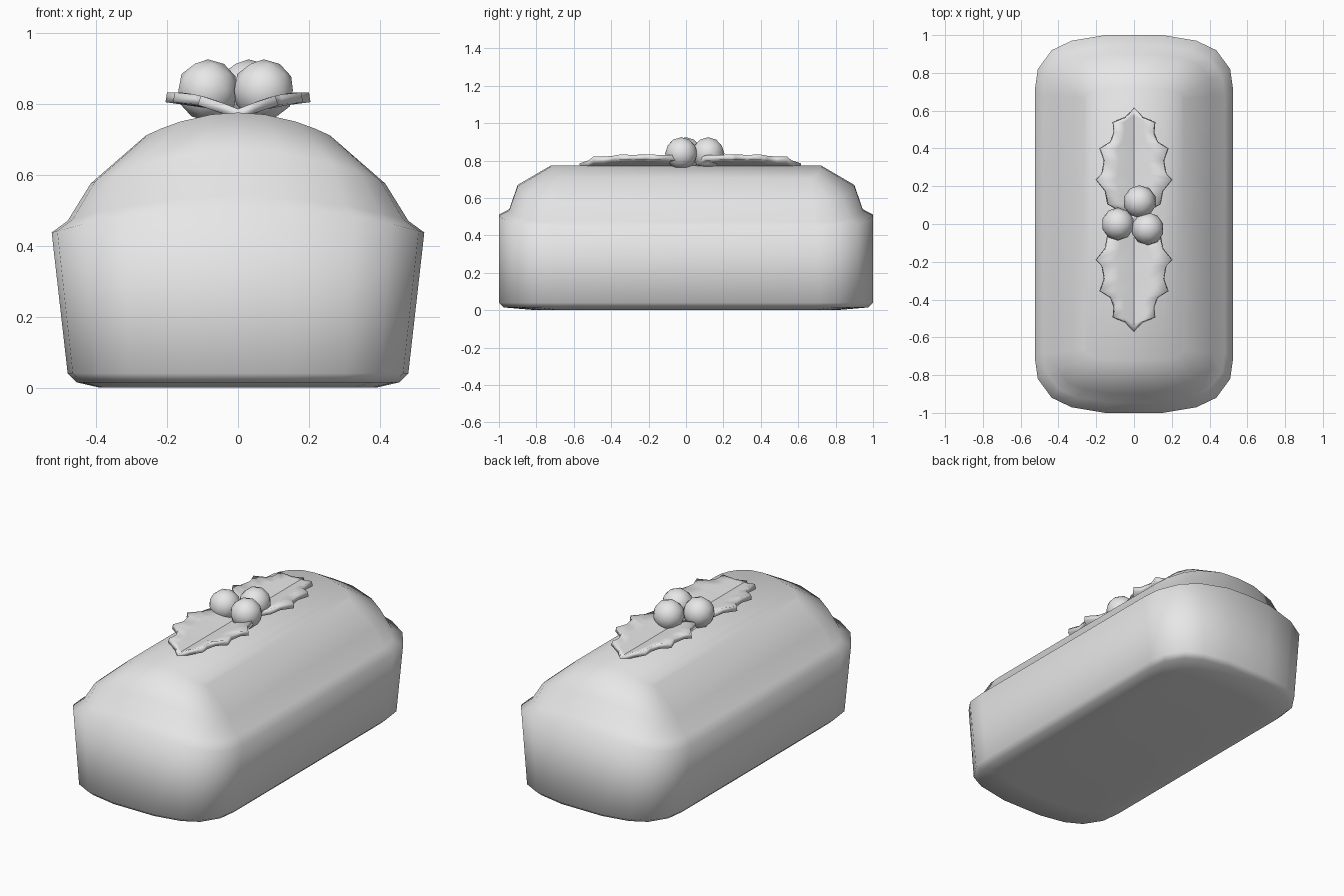
import bpy, bmesh, math

cube = bpy.data.objects.get("Cube")
if cube:
    bpy.data.objects.remove(cube, do_unlink=True)

grey = bpy.data.materials.new("plain_grey")
grey.use_nodes = True
grey.diffuse_color = (0.8, 0.8, 0.8, 1)
grey.node_tree.nodes["Principled BSDF"].inputs["Base Color"].default_value = (0.8, 0.8, 0.8, 1)


def finish(bm, name, angle):
    """Turn a bmesh into a smooth-shaded object."""
    bmesh.ops.recalc_face_normals(bm, faces=bm.faces)
    mesh = bpy.data.meshes.new(name)
    bm.to_mesh(mesh)
    bm.free()
    mesh.materials.append(grey)
    obj = bpy.data.objects.new(name, mesh)
    bpy.context.collection.objects.link(obj)
    bpy.ops.object.select_all(action='DESELECT')
    obj.select_set(True)
    bpy.context.view_layer.objects.active = obj
    bpy.ops.object.shade_smooth_by_angle(angle=math.radians(angle))
    return obj


# Plan of one rounded corner: (share of half width, distance in from the end)
CORNER = [(1, .29), (.97, .18), (.83, .08), (.63, .03), (.29, 0)]
END = CORNER + [(0, 0)] + [(-x, d) for x, d in reversed(CORNER)]


def ring(bm, a, b, z_side, z_mid, k):
    """Rounded outline whose ends arch up from z_side to z_mid."""
    verts = []
    for s in (1, -1):
        for x, d in END:
            z = z_side + (z_mid - z_side) * (1 - x * x)
            verts.append(bm.verts.new((s * x * a, s * (b - d * k), z)))
    return verts


# Loaf: base, tapered walls, rim, domed top
LEVELS = [
    (.39, .80, 0, 0, .7),
    (.455, .975, .015, .015, 1),
    (.48, 1, .04, .04, 1),
    (.525, 1, .437, .512, 1),
    (.48, .945, .47, .54, .9),
    (.415, .90, .575, .67, .75),
    (.26, .72, .71, .775, .2),
]
bm = bmesh.new()
rings = [ring(bm, *level) for level in LEVELS]
n = len(rings[0])
for low, high in zip(rings, rings[1:]):
    for i in range(n):
        j = (i + 1) % n
        bm.faces.new((low[i], low[j], high[j], high[i]))
# Close base and crown with lengthwise strips
half = n // 2
for loop in (rings[0], rings[-1]):
    for i in range(half - 1):
        bm.faces.new((loop[i], loop[i + 1], loop[n - 2 - i], loop[n - 1 - i]))
finish(bm, "loaf", 80)

# Holly leaf outline: (distance from tip, half width)
LEAF = [(0, 0), (.05, .04), (.075, .105), (.13, .1), (.18, .12), (.215, .178),
        (.28, .155), (.35, .168), (.38, .2), (.44, .15), (.51, .135), (.56, .05)]


def leaf(name, tip_y, step):
    bm = bmesh.new()
    rows = []
    for t, w in LEAF:
        row = []
        for f in (-1, -.5, 0, .5, 1):
            x = f * w
            z = .785 + .047 * math.sin(min(1, abs(x) / .18) * math.pi / 2)
            row.append(bm.verts.new((x, tip_y + step * t, z)))
        rows.append(row)
    for r, q in zip(rows, rows[1:]):
        for i in range(4):
            bm.faces.new((r[i], r[i + 1], q[i + 1], q[i]))
    bmesh.ops.remove_doubles(bm, verts=bm.verts, dist=.0005)
    bmesh.ops.recalc_face_normals(bm, faces=bm.faces)
    if sum(f.normal.z for f in bm.faces) < 0:
        bmesh.ops.reverse_faces(bm, faces=bm.faces)
    obj = finish(bm, name, 40)
    solid = obj.modifiers.new("thickness", 'SOLIDIFY')
    solid.thickness = .028
    solid.offset = -1


leaf("back_leaf", .615, -1)
leaf("front_leaf", -.57, 1)

# Berries
for name, x, y in (("left_berry", .072, -.025), ("right_berry", -.085, 0), ("back_berry", .03, .118)):
    bm = bmesh.new()
    bmesh.ops.create_icosphere(bm, subdivisions=2, radius=.087)
    bmesh.ops.translate(bm, verts=bm.verts, vec=(x, y, .838))
    finish(bm, name, 60)
